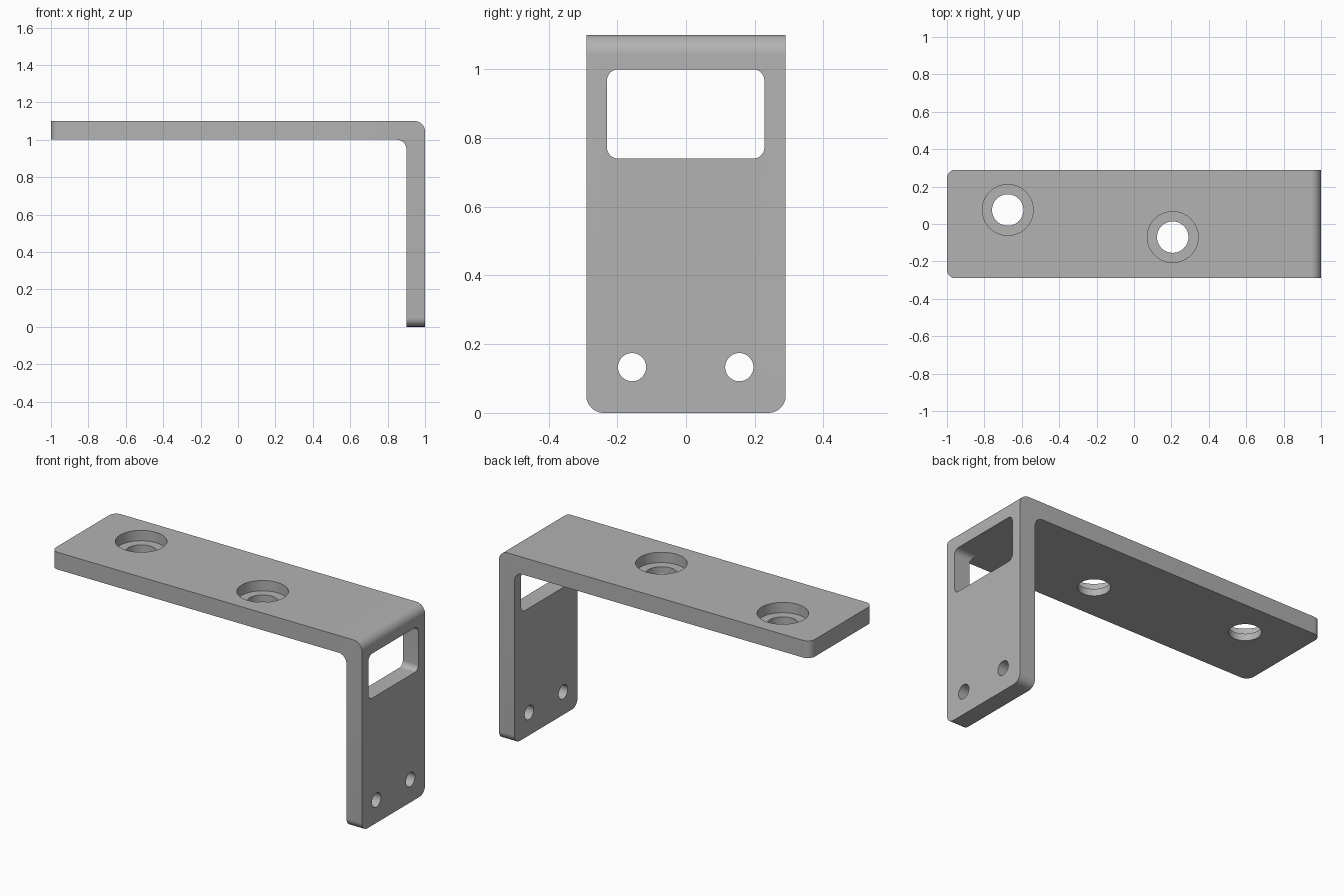
import bpy, bmesh, math
from mathutils import Vector

if "Cube" in bpy.data.objects:
    bpy.data.objects.remove(bpy.data.objects["Cube"])

HALF_W, T, H = 0.29, 0.10, 1.10

grey = bpy.data.materials.new("bracket grey")
grey.diffuse_color = (0.45, 0.45, 0.45, 1)
grey.use_nodes = True
grey.node_tree.nodes["Principled BSDF"].inputs["Base Color"].default_value = grey.diffuse_color


def fillet(corners, steps=10):
    """Round a polygon given as (u, v, radius) corners."""
    out = []
    for i, (u, v, r) in enumerate(corners):
        p = Vector((u, v))
        if r == 0:
            out.append(p)
            continue
        a = (Vector(corners[i - 1][:2]) - p).normalized()
        b = (Vector(corners[(i + 1) % len(corners)][:2]) - p).normalized()
        centre = p + (a + b) * r          # all corners are right angles
        for k in range(steps + 1):
            t = k / steps * math.pi / 2
            out.append(centre - b * r * math.cos(t) - a * r * math.sin(t))
    return out


def circle(u, v, r, n=64):
    return [Vector((u + r * math.cos(2 * math.pi * k / n),
                    v + r * math.sin(2 * math.pi * k / n))) for k in range(n)]


def prism(name, outline, axis, lo, hi):
    """Extrude a 2D outline along x, y or z from lo to hi."""
    place = {"x": lambda p, d: (d, p.x, p.y),
             "y": lambda p, d: (p.x, d, p.y),
             "z": lambda p, d: (p.x, p.y, d)}[axis]
    bm = bmesh.new()
    a = [bm.verts.new(place(p, lo)) for p in outline]
    b = [bm.verts.new(place(p, hi)) for p in outline]
    bm.faces.new(a)
    bm.faces.new(b[::-1])
    for i in range(len(a)):
        j = (i + 1) % len(a)
        bm.faces.new((a[i], b[i], b[j], a[j]))
    bmesh.ops.recalc_face_normals(bm, faces=bm.faces)
    mesh = bpy.data.meshes.new(name)
    bm.to_mesh(mesh)
    bm.free()
    mesh.materials.append(grey)
    ob = bpy.data.objects.new(name, mesh)
    bpy.context.collection.objects.link(ob)
    return ob


def boolean(target, tool, operation="DIFFERENCE"):
    mod = target.modifiers.new(tool.name, "BOOLEAN")
    mod.operation, mod.solver, mod.object = operation, "EXACT", tool
    bpy.context.view_layer.objects.active = target
    bpy.ops.object.modifier_apply(modifier=mod.name)
    bpy.data.objects.remove(tool)


# L-shaped body with a rounded bend
bracket = prism("bracket", fillet([
    (-1, H - T, 0), (1 - T, H - T, 0.05), (1 - T, 0, 0),
    (1, 0, 0), (1, H, 0.055), (-1, H, 0)]), "y", -HALF_W, HALF_W)

# rounded corners at both free ends
for s in (-1, 1):
    w = s * HALF_W
    wedge = fillet([(-0.5, w, 0), (-1, w, 0.045), (-1, 0, 0)])[:-1]
    boolean(bracket, prism("end corner", wedge[1:] + [Vector((-1.1, w - s * 0.045)),
            Vector((-1.1, w + s * 0.1)), Vector((-0.955, w + s * 0.1))], "z", 0.9, 1.2))
    foot = fillet([(w, 0.5, 0), (w, 0, 0.05), (0, 0, 0)])[:-1]
    boolean(bracket, prism("foot corner", foot[1:] + [Vector((w - s * 0.05, -0.1)),
            Vector((w + s * 0.1, -0.1)), Vector((w + s * 0.1, 0.05))], "x", 0.8, 1.1))

# rounded window below the bend
window = fillet([(-0.23, 0.74, 0.032), (0.228, 0.74, 0.032),
                 (0.228, 0.999, 0.032), (-0.23, 0.999, 0.032)])
boolean(bracket, prism("window", window, "x", 0.8, 1.1))

# screw holes in the upright
for y in (-0.157, 0.155):
    boolean(bracket, prism("screw hole", circle(y, 0.133, 0.041), "x", 0.8, 1.1))

# counterbored holes in the top arm
for x, y in ((-0.675, 0.075), (0.207, -0.07)):
    boolean(bracket, prism("bolt hole", circle(x, y, 0.084), "z", 0.9, 1.2))
    boolean(bracket, prism("counterbore", circle(x, y, 0.136), "z", H - 0.06, 1.2))

bracket.select_set(True)
bpy.context.view_layer.objects.active = bracket
bpy.ops.object.shade_smooth_by_angle(angle=math.radians(30))
